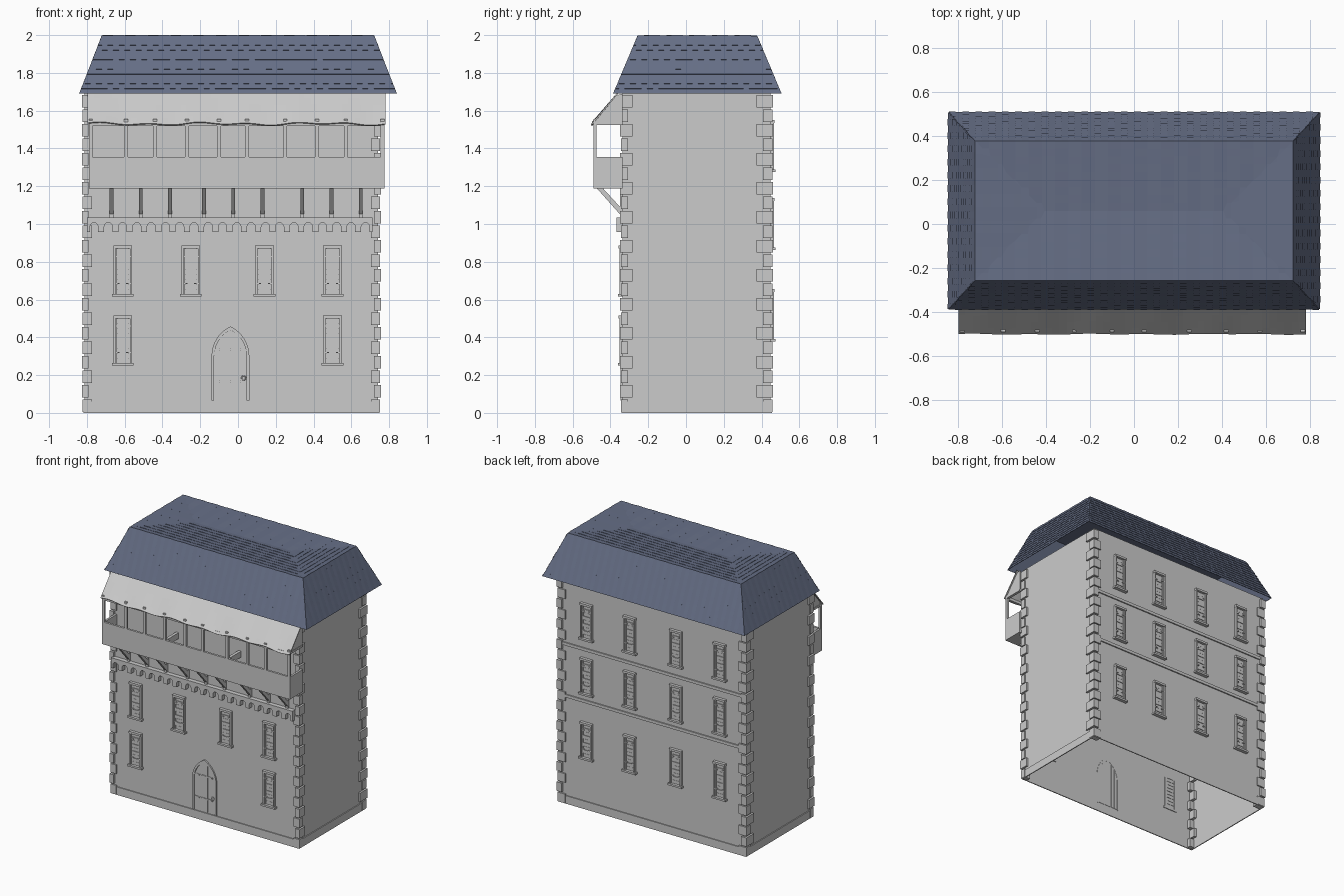
import bpy, bmesh, math, random
from mathutils import Vector

if "Cube" in bpy.data.objects:
    bpy.data.objects.remove(bpy.data.objects["Cube"])

random.seed(4)
XL, XR, YF, YB, H = -0.812, 0.742, -0.335, 0.447, 1.70   # wall planes


def finish(name, bm, color=None):
    bmesh.ops.remove_doubles(bm, verts=bm.verts, dist=1e-5)
    me = bpy.data.meshes.new(name)
    bm.to_mesh(me)
    bm.free()
    ob = bpy.data.objects.new(name, me)
    bpy.context.collection.objects.link(ob)
    if color:
        mat = bpy.data.materials.new(name + "_mat")
        mat.diffuse_color = color
        mat.use_nodes = True
        mat.node_tree.nodes["Principled BSDF"].inputs["Base Color"].default_value = mat.diffuse_color
        me.materials.append(mat)
    return ob


def prism(bm, pts, axis, lo, hi):
    """Extrude a 2D outline along x (pts = y,z) or y (pts = x,z)."""
    def put(p, d):
        return bm.verts.new((d, p[0], p[1]) if axis == 'x' else (p[0], d, p[1]))
    a, b = [put(p, lo) for p in pts], [put(p, hi) for p in pts]
    faces = [bm.faces.new(a), bm.faces.new(b[::-1])]
    for i in range(len(pts)):
        j = (i + 1) % len(pts)
        faces.append(bm.faces.new((a[i], b[i], b[j], a[j])))
    bmesh.ops.recalc_face_normals(bm, faces=faces)


def box(bm, x0, x1, y0, y1, z0, z1):
    prism(bm, [(x0, z0), (x1, z0), (x1, z1), (x0, z1)], 'y', y0, y1)


def boxes(name, items):
    bm = bmesh.new()
    for it in items:
        box(bm, *it)
    return finish(name, bm)


# hollow wall shell, open below and above
bm = bmesh.new()
ring = [(XL, YF), (XR, YF), (XR, YB), (XL, YB)]
for i in range(4):
    (xa, ya), (xb, yb) = ring[i], ring[(i + 1) % 4]
    bm.faces.new([bm.verts.new(p) for p in
                  ((xa, ya, 0), (xb, yb, 0), (xb, yb, H), (xa, ya, H))])
finish("walls", bm)

# plinth and back string courses
t = 0.007
boxes("plinth", [(XL - t, XR + t, YF - t, YF, 0, 0.06), (XL - t, XR + t, YB, YB + t, 0, 0.06),
                 (XL - t, XL, YF, YB, 0, 0.06), (XR, XR + t, YF, YB, 0, 0.06)])
boxes("back_string_course", [(XL, XR, YB, YB + 0.009, z, z + 0.022) for z in (0.80, 1.19)])

# alternating corner stones
stones, n = [], 22
for cx, sx in ((XL, 1), (XR, -1)):
    for cy, sy in ((YF, 1), (YB, -1)):
        for i in range(n):
            z0 = i * 1.69 / n
            out = 0.014 if i % 2 else 0.010
            lx, ly = (0.03, 0.075) if i % 2 else (0.055, 0.04)
            if sy > 0:
                lx, ly = lx * 0.7, ly * 0.7
            xs = sorted((cx - sx * out, cx + sx * lx))
            ys = sorted((cy - sy * out, cy + sy * ly))
            stones.append((*xs, *ys, z0 + 0.004, z0 + 1.69 / n - 0.006))
boxes("corner_stones", stones)


# shuttered windows: s = -1 on the front, +1 on the back
def window(parts, x, z0, z1, s):
    wall = YF if s < 0 else YB

    def add(xa, xb, depth, za, zb):
        ys = sorted((wall - s * 0.005, wall + s * depth))
        parts.append((x + xa, x + xb, *ys, za, zb))
    add(-0.058, 0.058, 0.026, z0, z0 + 0.014)            # sill
    add(-0.05, 0.05, 0.022, z1 - 0.016, z1)              # lintel
    for m in (-1, 1):
        add(*sorted((m * 0.048, m * 0.038)), 0.018, z0 + 0.014, z1 - 0.016)
        add(*sorted((m * 0.037, m * 0.029)), 0.010, z0 + 0.014, z1 - 0.016)
        for h in (0.25, 0.78):                           # hinges
            zh = z0 + (z1 - z0) * h
            add(*sorted((m * 0.04, m * 0.018)), 0.014, zh, zh + 0.006)
    step = (z1 - z0 - 0.03) / 9                          # shutter boards
    for k in range(9):
        za = z0 + 0.014 + k * step
        add(-0.03, 0.03, 0.007 if k % 2 else 0.005, za, za + step - 0.002)


cols = (-0.61, -0.25, 0.14, 0.50)
front = []
for x in cols:
    window(front, x, 0.615, 0.885, -1)
for x in (cols[0], cols[3]):
    window(front, x, 0.25, 0.515, -1)
boxes("front_windows", front)
back = []
for x in (-0.60, -0.235, 0.15, 0.51):
    for z0, z1 in ((0.378, 0.655), (0.862, 1.137), (1.275, 1.55)):
        window(back, x, z0, z1, 1)
boxes("back_windows", back)


# pointed-arch door
def arch(hw, z0, spring, top, n=8):
    h = top - spring
    r = (hw * hw + h * h) / (2 * hw)
    end = math.atan2(h, r - hw)
    side = [(hw - r + r * math.cos(end * i / n), spring + r * math.sin(end * i / n))
            for i in range(n + 1)]
    right = [(hw, z0)] + side
    return right + [(-x, z) for x, z in right[-2::-1]]


DX = -0.04
bm = bmesh.new()
outer, inner = arch(0.10, 0.065, 0.30, 0.458), arch(0.086, 0.065, 0.30, 0.438)
for i in range(len(outer) - 1):
    quad = [outer[i], outer[i + 1], inner[i + 1], inner[i]]
    prism(bm, [(x + DX, z) for x, z in quad], 'y', YF - 0.011, YF + 0.002)
finish("door_frame", bm)


def door_top(x):
    for (xa, za), (xb, zb) in zip(inner[1:], inner[2:]):
        if xb <= x <= xa:
            return za + (zb - za) * (x - xa) / (xb - xa)
    return 0.30


bm = bmesh.new()
for k in range(6):                                       # planks
    a, b = -0.084 + k * 0.028, -0.058 + k * 0.028
    pts = [(a, 0.07), (b, 0.07), (b, door_top(b)), (a, door_top(a))]
    prism(bm, [(x + DX, z) for x, z in pts], 'y', YF - 0.005 - 0.002 * (k % 2), YF + 0.002)
for z in (0.16, 0.33):                                   # iron straps
    box(bm, DX - 0.082, DX + 0.07, YF - 0.009, YF, z, z + 0.012)
    for k in range(6):
        x = DX - 0.07 + k * 0.026
        box(bm, x - 0.003, x + 0.003, YF - 0.011, YF, z + 0.003, z + 0.009)
finish("door", bm)
bpy.ops.mesh.primitive_torus_add(location=(DX + 0.07, YF - 0.009, 0.185), rotation=(math.pi / 2, 0, 0),
                                 major_radius=0.011, minor_radius=0.003,
                                 major_segments=12, minor_segments=6)
bpy.context.object.name = "door_ring"

# arcaded cornice under the balcony
x0, x1, count = -0.80, 0.712, 20
p = (x1 - x0) / count
bm = bmesh.new()
for k in range(count):
    c, r = x0 + (k + 0.5) * p, p * 0.29
    curve = [(c + r * math.cos(math.pi * i / 6), 0.985 + r * math.sin(math.pi * i / 6)) for i in range(7)]
    pts = [(c + p / 2, 1.035), (c - p / 2, 1.035), (c - p / 2, 0.958), (c - r, 0.958)]
    prism(bm, pts + curve[::-1] + [(c + r, 0.958), (c + p / 2, 0.958)], 'y', -0.368, YF + 0.002)
finish("arched_cornice", bm)

# balcony: braces, floor, parapet, posts, ties
BL, BR, BF = -0.79, 0.775, -0.49
bm = bmesh.new()
for x in (-0.67, -0.515, -0.36, -0.18, -0.025, 0.13, 0.34, 0.495, 0.65):
    prism(bm, [(-0.335, 1.035), (-0.335, 1.075), (-0.45, 1.20), (-0.482, 1.20)], 'x', x - 0.01, x + 0.01)
    box(bm, x - 0.01, x + 0.01, -0.35, YF, 1.035, 1.19)
finish("balcony_braces", bm)
boxes("balcony_floor", [(BL, BR, BF + 0.004, YF, 1.187, 1.21)])
boxes("balcony_parapet", [(BL, BR, BF, BF + 0.016, 1.187, 1.355),
                          (BL, BL + 0.016, BF, YF, 1.187, 1.355), (BR - 0.016, BR, BF, YF, 1.187, 1.355)]
      + [(x - 0.011, x + 0.011, BF, YF, 1.31, 1.355) for x in (-0.27, 0.25)])
posts = [BL + 0.01, -0.593, -0.439, -0.27, -0.10, 0.047, 0.25, 0.418, 0.571, BR - 0.01]
boxes("balcony_posts", [(x - 0.01, x + 0.01, BF, BF + 0.016, 1.35, 1.555) for x in posts])
boxes("balcony_top_rail", [(BL, BR, BF, BF + 0.016, 1.52, 1.54)]
      + [(x - 0.01, x + 0.01, BF, YF, 1.525, 1.54) for x in (posts[0], -0.27, 0.25, posts[-1])])
bm = bmesh.new()
for x in (BL + 0.01, BR - 0.01):
    prism(bm, [(-0.485, 1.54), (YF, 1.54), (YF, 1.69), (-0.372, 1.68)], 'x', x - 0.006, x + 0.006)
finish("canopy_gables", bm)

# sagging canopy
bm = bmesh.new()
nx, ny, grid = 48, 5, []
for i in range(nx + 1):
    f = i / nx
    x = -0.797 + f * 1.577
    sag = 0.005 * math.sin(f * 38) + 0.004 * math.sin(f * 17 + 1)
    grid.append([bm.verts.new((x, -0.36 - 0.14 * j / ny + 0.3 * sag * j / ny,
                               1.70 - 0.168 * j / ny + sag * j / ny)) for j in range(ny + 1)])
for i in range(nx):
    for j in range(ny):
        bm.faces.new((grid[i][j], grid[i][j + 1], grid[i + 1][j + 1], grid[i + 1][j]))
canopy = finish("canopy", bm)
mod = canopy.modifiers.new("thickness", 'SOLIDIFY')
mod.thickness = 0.007


# tiled roof: each panel has lower edge a-b and upper edge c-d
def tiles(bm, a, b, c, d, rows, pitch, lift):
    a, b, c, d = map(Vector, (a, b, c, d))
    bm.faces.new([bm.verts.new(v) for v in ((a, b, d, c) if c != d else (a, b, c))])
    u = (b - a).normalized()
    up = (c - a) - u * (c - a).dot(u)
    nrm = u.cross(up).normalized()
    length, cl, dl = (b - a).length, (c - a).dot(u), (d - a).dot(u)
    for r in range(rows):
        t0, t1 = r / rows, (r + 1) / rows
        lo0, hi0 = cl * t0, length + (dl - length) * t0
        lo1, hi1 = cl * t1, length + (dl - length) * t1
        for k in range(math.ceil(length / pitch)):
            s0, s1 = k * pitch, (k + 1) * pitch
            q0, q1 = [min(max(s, lo0), hi0) for s in (s0, s1)]
            w0, w1 = [min(max(s, lo1), hi1) for s in (s0, s1)]
            if q1 - q0 < 1e-3 or w1 - w0 < 1e-3:
                continue
            h = nrm * lift * (1 if k % 2 else 0.6) * random.uniform(0.85, 1)
            base = [a + u * q0 + up * t0, a + u * q1 + up * t0]
            top = [a + u * w1 + up * t1, a + u * w0 + up * t1]
            v = [bm.verts.new(x) for x in base + [base[0] + h, base[1] + h,
                                                  top[0] + h * 0.3, top[1] + h * 0.3]]
            bm.faces.new((v[0], v[1], v[3], v[2]))
            bm.faces.new((v[2], v[3], v[4], v[5]))


def rect(x, y0, y1, z):
    return [(-x, y0, z), (x, y0, z), (x, y1, z), (-x, y1, z)]


eave, deck = rect(0.841, -0.386, 0.506, 1.69), rect(0.722, -0.257, 0.377, 1.996)
ridge = [(-0.405, 0.06, 1.996), (0.405, 0.06, 1.996)]
ends = [(0, 1), (1, 1), (1, 0), (0, 0)]
bm = bmesh.new()
for i in range(4):
    j = (i + 1) % 4
    tiles(bm, eave[i], eave[j], deck[i], deck[j], 12, 0.03, 0.005)
    tiles(bm, deck[i], deck[j], ridge[ends[i][0]], ridge[ends[i][1]], 9, 0.06, 0.004)
finish("tiled_roof", bm, (0.13, 0.155, 0.235, 1))
